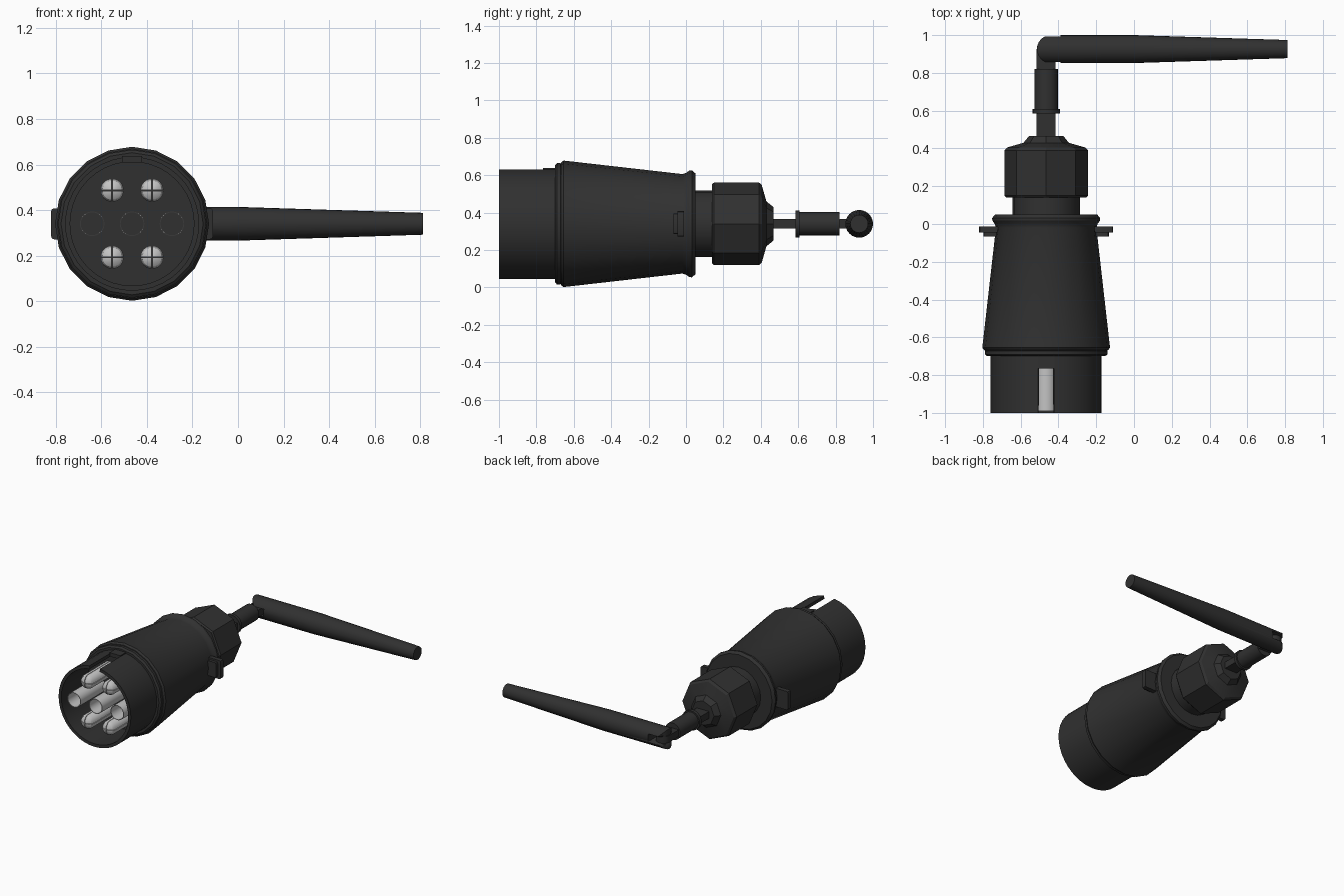
import bpy, bmesh, math
from mathutils import Vector

if "Cube" in bpy.data.objects:
    bpy.data.objects.remove(bpy.data.objects["Cube"])

CX, CZ = -0.465, 0.34          # long axis of the plug (runs along y)
TAU = 2 * math.pi


def material(name, v):
    m = bpy.data.materials.new(name)
    m.diffuse_color = (v, v, v, 1)
    m.use_nodes = True
    m.node_tree.nodes["Principled BSDF"].inputs["Base Color"].default_value = m.diffuse_color
    return m


BLACK = material("black_plastic", 0.03)
METAL = material("pale_metal", 0.55)


def finish(name, bm, mat, angle=30):
    bmesh.ops.remove_doubles(bm, verts=bm.verts, dist=1e-5)
    bmesh.ops.recalc_face_normals(bm, faces=bm.faces)
    me = bpy.data.meshes.new(name)
    bm.to_mesh(me)
    bm.free()
    me.materials.append(mat)
    ob = bpy.data.objects.new(name, me)
    bpy.context.collection.objects.link(ob)
    bpy.ops.object.select_all(action='DESELECT')
    ob.select_set(True)
    bpy.context.view_layer.objects.active = ob
    bpy.ops.object.shade_smooth_by_angle(angle=math.radians(angle))
    return ob


def lathe(name, pts, n, mat, x=CX, z=CZ, a0=0.0, a1=TAU):
    """Sweep (y, radius) points round the y axis; partial sweeps get capped."""
    bm = bmesh.new()
    rings = []
    for i in range(n + 1):
        a = a0 + (a1 - a0) * i / n
        rings.append([bm.verts.new((x + r * math.sin(a), y, z + r * math.cos(a)))
                      for y, r in pts])
    for p, q in zip(rings, rings[1:]):
        for j in range(len(pts) - 1):
            bm.faces.new((p[j], p[j + 1], q[j + 1], q[j]))
    if a1 - a0 < TAU - 1e-4:
        last = -1 if pts[0] == pts[-1] else None
        bm.faces.new(rings[0][:last])
        bm.faces.new(rings[-1][:last])
    return finish(name, bm, mat)


def box(name, lo, hi, mat, bevel=0.0):
    bm = bmesh.new()
    bmesh.ops.create_cube(bm, size=1)
    lo, hi = Vector(lo), Vector(hi)
    for v in bm.verts:
        v.co = (lo + hi) / 2 + v.co * (hi - lo)
    if bevel:   # round only the corners seen along y
        edges = [e for e in bm.edges
                 if abs(e.verts[0].co.y - e.verts[1].co.y) > 1e-4]
        bmesh.ops.bevel(bm, geom=edges, offset=bevel, segments=2,
                        affect='EDGES', profile=0.5)
    return finish(name, bm, mat)


# Tapered grip with front collar and flared rear lip
lathe("grip", [(-0.70, 0), (-0.70, 0.312), (-0.69, 0.325), (-0.672, 0.325),
               (-0.67, 0.32), (-0.668, 0.328), (-0.655, 0.338), (-0.645, 0.337),
               (-0.02, 0.266), (0.0, 0.272), (0.018, 0.285), (0.032, 0.286),
               (0.05, 0.27), (0.05, 0)], 20, BLACK)

# Front sleeve, open at the front, with a keyway gap at the top
gap = 0.145
lathe("front_sleeve", [(-1.0, 0.294), (-0.69, 0.294), (-0.69, 0.272),
                       (-1.0, 0.272), (-1.0, 0.294)], 38, BLACK,
      a0=gap, a1=TAU - gap)
box("keyway_block", (CX - 0.044, -0.765, CZ + 0.27),
    (CX + 0.044, -0.69, CZ + 0.298), BLACK)

# Split solid pins (two rows) and hollow pins (middle row)
s = 0.003
for row in (-1, 1):
    for side in (-1, 1):
        for k in range(4):
            a = k * math.pi / 2
            m = a + math.pi / 4
            lathe("split_pin_quarter",
                  [(-0.69, 0), (-0.69, 0.048), (-0.955, 0.048), (-0.975, 0.04),
                   (-0.988, 0.022), (-0.992, 0)], 6, METAL,
                  CX + side * 0.0875 + s * math.sin(m),
                  CZ + row * 0.147 + s * math.cos(m), a, a + math.pi / 2)
for side in (-1, 0, 1):
    lathe("hollow_pin", [(-0.69, 0.054), (-0.99, 0.054), (-0.99, 0.05),
                         (-0.69, 0.05), (-0.69, 0.054)], 24, METAL,
          CX + side * 0.175, CZ)

# Side latch wings
for side in (-1, 1):
    for name, a, b, y0, y1, h in (("latch_wing", 0.24, 0.355, -0.045, -0.012, 0.068),
                                  ("latch_lip", 0.26, 0.332, -0.066, -0.045, 0.055)):
        xs = sorted((CX + side * a, CX + side * b))
        box(name, (xs[0], y0, CZ - h), (xs[1], y1, CZ + h), BLACK, 0.012)

# Neck and eight-sided gland nut
lathe("neck", [(0.04, 0), (0.04, 0.178), (0.15, 0.178), (0.15, 0)], 20, BLACK)
lathe("gland_nut", [(0.14, 0), (0.14, 0.212), (0.15, 0.221), (0.39, 0.221),
                    (0.405, 0.207), (0.43, 0.12), (0.467, 0.09), (0.467, 0)],
      8, BLACK)

# Flat stem, round barrel with ring, and hinge tab
box("flat_stem", (CX - 0.05, 0.45, CZ - 0.025), (CX + 0.05, 0.60, CZ + 0.025), BLACK)
lathe("barrel", [(0.585, 0), (0.585, 0.072), (0.608, 0.072), (0.608, 0.062),
                 (0.82, 0.062), (0.82, 0)], 20, BLACK)
bm = bmesh.new()
outline = [(-0.05, 0.81), (0.05, 0.81)] + [
    (0.05 * math.cos(t * math.pi / 10), 0.925 + 0.05 * math.sin(t * math.pi / 10))
    for t in range(11)]
base = bm.faces.new([bm.verts.new((CX + x, y, CZ - 0.025)) for x, y in outline])
ext = bmesh.ops.extrude_face_region(bm, geom=[base])
for v in ext["geom"]:
    if isinstance(v, bmesh.types.BMVert):
        v.co.z += 0.05
if not base.is_valid or len(bm.faces) < len(outline) + 2:
    bm.faces.new([v for v in bm.verts if v.co.z < CZ][:len(outline)])
finish("hinge_tab", bm, BLACK)

# Tapered rod: rounded about the hinge, then slotted into a fork
bm = bmesh.new()
R, AY = 0.074, 0.926
for x, r in ((CX + 0.025, R), (0.0, R), (0.812, 0.048)):
    for i in range(24):
        a = TAU * i / 24
        dy = r * math.sin(a)
        shift = math.sqrt(max(R * R - dy * dy, 0)) if x < -0.1 else 0
        bm.verts.new((x - shift, AY + dy, CZ + r * math.cos(a)))
bmesh.ops.convex_hull(bm, input=bm.verts)
bmesh.ops.dissolve_limit(bm, angle_limit=0.005, verts=bm.verts, edges=bm.edges)
rod = finish("tapered_rod", bm, BLACK)
cutter = box("slot_cutter", (-0.7, 0.8, CZ - 0.028), (-0.39, 1.1, CZ + 0.028), BLACK)
cutter.hide_render = True
mod = rod.modifiers.new("slot", 'BOOLEAN')
mod.operation = 'DIFFERENCE'
mod.solver = 'EXACT'
mod.object = cutter
bpy.ops.object.select_all(action='DESELECT')
rod.select_set(True)
bpy.context.view_layer.objects.active = rod
bpy.ops.object.modifier_apply(modifier=mod.name)
bpy.data.objects.remove(cutter)
